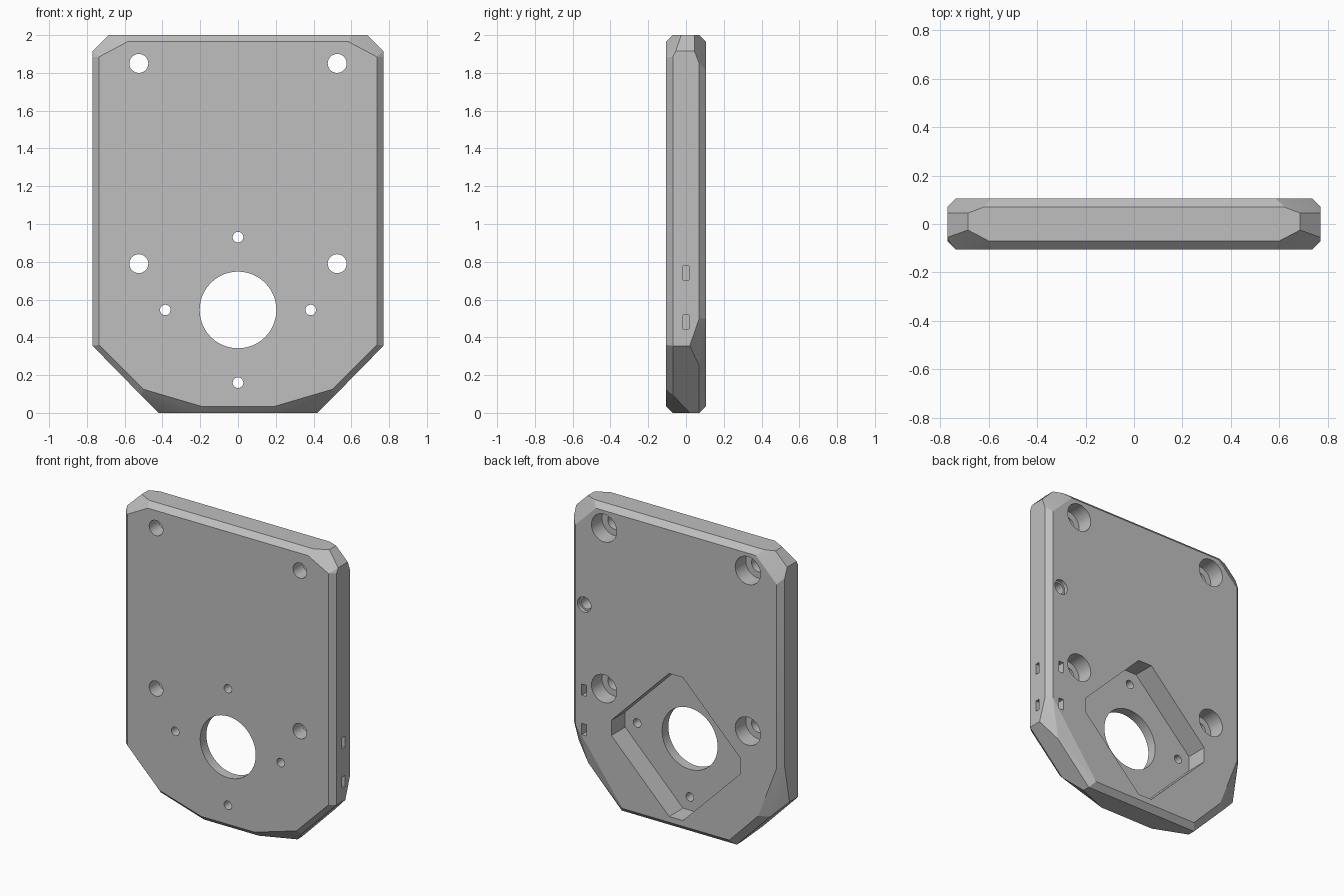
import bpy, bmesh, math
from mathutils import Matrix, Vector

cube = bpy.data.objects.get("Cube")
if cube:
    bpy.data.objects.remove(cube, do_unlink=True)

# Single grey material
GREY = (0.52, 0.52, 0.52, 1)
grey = bpy.data.materials.new("plain grey")
grey.use_nodes = True
grey.diffuse_color = GREY
grey.node_tree.nodes["Principled BSDF"].inputs["Base Color"].default_value = GREY

HALF_W, HALF_T, INNER, HEIGHT = 0.77, 0.105, 0.07, 2.0
MOTOR_Z, FLOOR_Y = 0.545, -0.04


def make_object(name, bm):
    bmesh.ops.recalc_face_normals(bm, faces=bm.faces)
    mesh = bpy.data.meshes.new(name)
    bm.to_mesh(mesh)
    bm.free()
    obj = bpy.data.objects.new(name, mesh)
    bpy.context.collection.objects.link(obj)
    mesh.materials.append(grey)
    return obj


# Chamfered plate: hull of corner points, listed for the left half and mirrored
front = [(0.735, 0.36), (0.735, 1.885), (0.585, 1.965), (0.5, 0.125), (0.195, 0.035)]
side = [(-INNER, 0.355), (-INNER, 1.885), (-0.055, 1.915), (0.045, 1.915), (INNER, 1.85), (0.02, 0.355)]
top = [(0.6, -INNER), (0.685, -0.025), (0.685, 0.045), (0.62, INNER)]
bottom = [(0.2, -INNER), (0.42, 0.02), (0.42, INNER)]
back = [(0.735, 1.815), (0.585, 1.965), (0.39, 0.035)]

points = [(x, -HALF_T, z) for x, z in front]
points += [(HALF_W, y, z) for y, z in side]
points += [(x, y, HEIGHT) for x, y in top]
points += [(x, y, 0) for x, y in bottom]
points += [(x, HALF_T, z) for x, z in back]
points += [(0.515, -INNER, 0.095), (0.665, INNER, 0.25)]
points += [(-x, y, z) for x, y, z in points]
# Lower back corners differ a little from left to right
points += [(0.735, HALF_T, 0.5), (HALF_W, INNER, 0.5)]
points += [(-0.735, HALF_T, 0.6), (-HALF_W, INNER, 0.6), (-0.6, HALF_T, 0.25)]

bm = bmesh.new()
for p in points:
    bm.verts.new(p)
hull = bmesh.ops.convex_hull(bm, input=bm.verts)
loose = [v for v in bm.verts if not v.link_faces]
bmesh.ops.delete(bm, geom=loose, context="VERTS")
bmesh.ops.dissolve_limit(bm, angle_limit=math.radians(2), verts=bm.verts, edges=bm.edges)
plate = make_object("mounting_plate", bm)


def cut(cutter):
    """Subtract a cutter from the plate and discard it."""
    cutter.hide_render = True
    mod = plate.modifiers.new("cut", "BOOLEAN")
    mod.operation = "DIFFERENCE"
    mod.solver = "EXACT"
    mod.object = cutter
    bpy.context.view_layer.objects.active = plate
    bpy.ops.object.modifier_apply(modifier=mod.name)
    bpy.data.objects.remove(cutter, do_unlink=True)


def bore(x, z, radius, y_from=-0.2, y_to=0.2):
    """Round hole running along y."""
    bm = bmesh.new()
    turn = Matrix.Translation((x, (y_from + y_to) / 2, z)) @ Matrix.Rotation(math.pi / 2, 4, "X")
    bmesh.ops.create_cone(bm, cap_ends=True, segments=48, radius1=radius, radius2=radius,
                          depth=y_to - y_from, matrix=turn)
    cut(make_object("bore_cutter", bm))


def slot(low, high):
    """Box-shaped cut between two corners."""
    low, high = Vector(low), Vector(high)
    bm = bmesh.new()
    place = Matrix.Translation((low + high) / 2) @ Matrix.Diagonal((*(high - low), 1))
    bmesh.ops.create_cube(bm, size=1, matrix=place)
    cut(make_object("slot_cutter", bm))


# Diamond motor pocket with clipped corners, open to the back
reach, clip = 0.472, 0.05
outline = []
for k in range(4):
    c, s = round(math.cos(k * math.pi / 2)), round(math.sin(k * math.pi / 2))
    for t in (-clip, clip):
        outline.append((reach * c - t * s, reach * s + t * c))
bm = bmesh.new()
face = bm.faces.new([bm.verts.new((x, FLOOR_Y, MOTOR_Z + z)) for x, z in outline])
grown = bmesh.ops.extrude_face_region(bm, geom=[face])["geom"]
bmesh.ops.translate(bm, vec=(0, 0.3, 0), verts=[g for g in grown if isinstance(g, bmesh.types.BMVert)])
if not any(f.normal.y < 0 for f in bm.faces) or len(bm.faces) < len(outline) + 2:
    bm.faces.new([v for v in bm.verts if v.co.y < 0])
cut(make_object("pocket_cutter", bm))

# Motor shaft opening and its four screw holes
bore(0, MOTOR_Z, 0.203)
for dx, dz in ((1, 0), (-1, 0), (0, 1), (0, -1)):
    bore(dx * 0.385, MOTOR_Z + dz * 0.385, 0.028)

# Mounting holes, counterbored from the back
for x in (-0.525, 0.525):
    for z in (0.79, 1.85):
        bore(x, z, 0.05)
        bore(x, z, 0.092, -0.005)

# Stepped blind hole near the left edge
bore(0.67, 1.306, 0.05, 0.08)
bore(0.67, 1.306, 0.038, -0.02)

# Cable tie channels: in from the left side, out through the back
for z in (0.48, 0.74):
    slot((0.652, -0.016, z - 0.037), (0.9, 0.016, z + 0.037))
    slot((0.652, -0.016, z - 0.037), (0.688, 0.2, z + 0.037))

# Smooth the bores while keeping every facet edge crisp
bpy.ops.object.select_all(action="DESELECT")
plate.select_set(True)
bpy.context.view_layer.objects.active = plate
bpy.ops.object.shade_smooth_by_angle(angle=math.radians(12))
